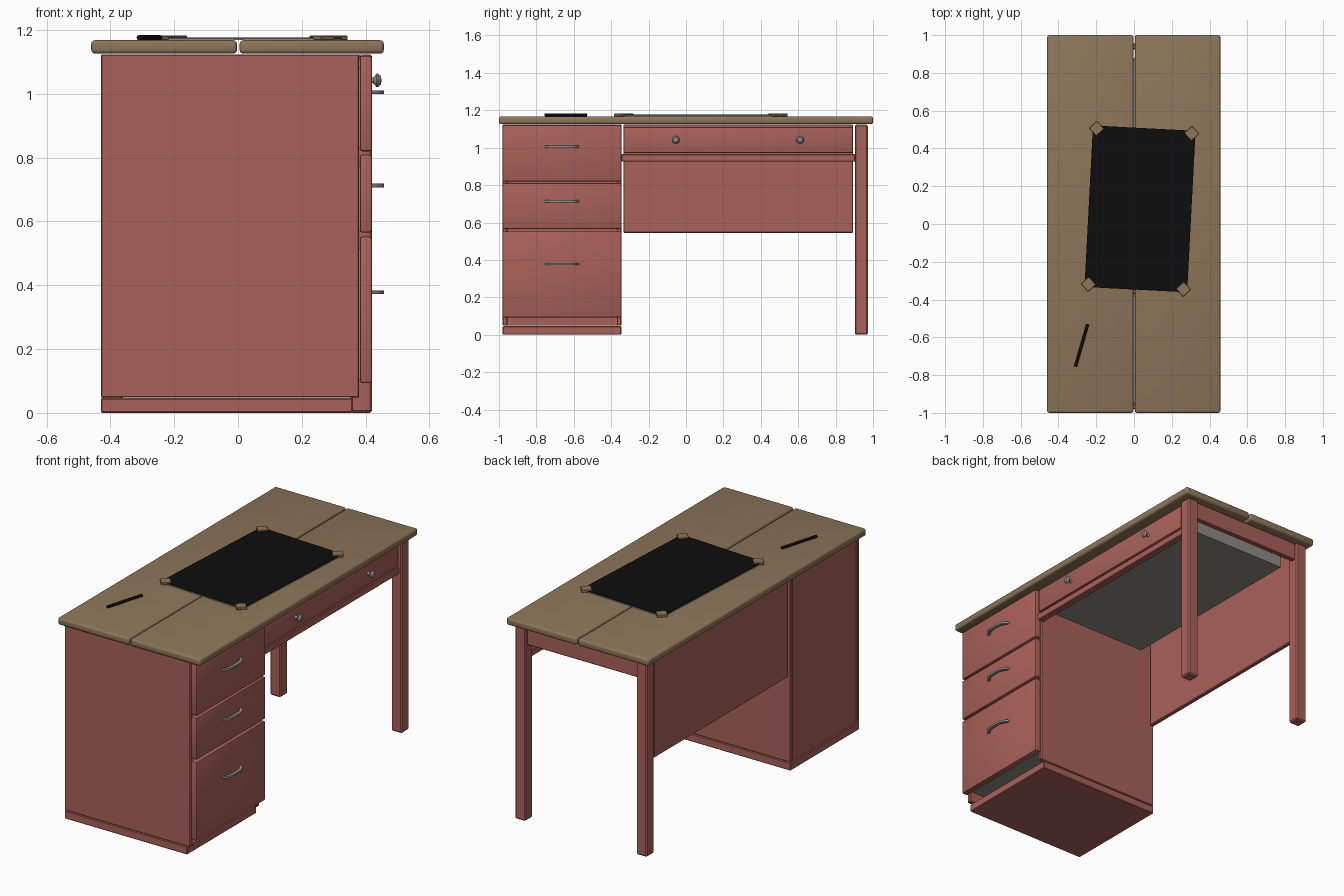
import bpy, bmesh, math
from mathutils import Matrix, Vector

if "Cube" in bpy.data.objects:
    bpy.data.objects.remove(bpy.data.objects["Cube"], do_unlink=True)


def material(name, r, g, b):
    m = bpy.data.materials.new(name)
    m.use_nodes = True
    m.diffuse_color = (r, g, b, 1)
    node = m.node_tree.nodes["Principled BSDF"]
    node.inputs["Base Color"].default_value = (r, g, b, 1)
    node.inputs["Roughness"].default_value = 0.6
    return m


RED = material("painted red", 0.40, 0.12, 0.10)
WOOD = material("brown wood", 0.27, 0.18, 0.10)
GREY = material("grey metal", 0.27, 0.26, 0.24)
BLACK = material("black", 0.004, 0.004, 0.004)


def finish(name, bm, mat, smooth=False):
    bmesh.ops.recalc_face_normals(bm, faces=bm.faces)
    mesh = bpy.data.meshes.new(name)
    bm.to_mesh(mesh)
    bm.free()
    mesh.materials.append(mat)
    ob = bpy.data.objects.new(name, mesh)
    bpy.context.collection.objects.link(ob)
    if smooth:
        bpy.ops.object.select_all(action="DESELECT")
        ob.select_set(True)
        bpy.context.view_layer.objects.active = ob
        bpy.ops.object.shade_smooth_by_angle(angle=math.radians(35))
    return ob


def box(name, xs, ys, zs, mat=RED, bevel=0.004, segments=1):
    """Bevelled box given by its extents along each axis."""
    bm = bmesh.new()
    bmesh.ops.create_cube(bm, size=1)
    for v in bm.verts:
        v.co = [(a + b) / 2 + c * (b - a) for c, (a, b) in zip(v.co, (xs, ys, zs))]
    if bevel:
        bmesh.ops.bevel(bm, geom=bm.edges[:], offset=bevel, segments=segments,
                        profile=0.5, affect="EDGES")
    return finish(name, bm, mat, segments > 1)


# Two-board table top
box("top_board_right", (-0.46, -0.003), (-1, 1), (1.126, 1.168), WOOD, 0.012, 3)
box("top_board_left", (0.005, 0.457), (-1, 1), (1.126, 1.168), WOOD, 0.012, 3)

# Drawer cabinet shell
CAB = (-0.98, -0.345)
box("cabinet_outer_side", (-0.43, 0.38), (CAB[0], -0.955), (0.048, 1.124))
box("cabinet_inner_side", (-0.43, 0.38), (-0.37, CAB[1]), (0.048, 1.124))
box("cabinet_back", (-0.425, -0.40), (-0.957, -0.368), (0.048, 1.124), bevel=0)
box("cabinet_base", (-0.43, 0.36), CAB, (0, 0.046))

# Cabinet drawers with bow handles
def bow_handle(name, z):
    bm = bmesh.new()
    steps, half, mid = 14, 0.092, -0.6625
    rings = []
    for i in range(steps + 1):
        t = -1 + 2 * i / steps
        out = 0.418 + 0.04 * (1 - t ** 4)
        inner = 0.418 + 0.026 * (1 - t ** 4) - 0.004
        y = mid + t * half
        yi = mid + t * (half - 0.014)
        rings.append([bm.verts.new(p) for p in (
            (out, y, z - 0.006), (out, y, z + 0.006),
            (inner, yi, z + 0.006), (inner, yi, z - 0.006))])
    for a, b in zip(rings, rings[1:]):
        for k in range(4):
            n = (k + 1) % 4
            bm.faces.new((a[k], a[n], b[n], b[k]))
    bm.faces.new(rings[0])
    bm.faces.new(rings[-1])
    finish(name, bm, GREY, True)


drawers = {"upper": (0.82, 1.12, 1.005), "middle": (0.565, 0.81, 0.713),
           "lower": (0.093, 0.553, 0.378)}
for level, (low, high, grip) in drawers.items():
    box(level + "_drawer_front", (0.382, 0.42), CAB, (low, high), RED, 0.008, 2)
    box(level + "_drawer_box", (-0.38, 0.383), (-0.945, -0.38),
        (low + 0.012, high - 0.04), GREY, 0)
    bow_handle(level + "_drawer_handle", grip)

# Legs and end apron
box("front_leg", (0.352, 0.42), (0.903, 0.972), (0, 1.124), RED, 0.007)
box("back_leg", (-0.428, -0.36), (0.903, 0.972), (0, 1.124), RED, 0.007)
box("end_apron", (-0.362, 0.354), (0.925, 0.955), (1.02, 1.124))

# Modesty panel and rail under the wide drawer
box("modesty_panel", (-0.42, -0.395), (-0.335, 0.893), (0.545, 1.124))
box("drawer_rail", (0.365, 0.405), (CAB[1], 0.905), (0.925, 0.966))

# Wide drawer: front plus open box
box("wide_drawer_front", (0.372, 0.408), (-0.333, 0.892), (0.972, 1.11), RED, 0.006, 2)
box("wide_drawer_floor", (-0.32, 0.374), (-0.32, 0.88), (0.99, 1.0), GREY, 0)
for side, y in (("inner", -0.32), ("outer", 0.865)):
    box("wide_drawer_side_" + side, (-0.32, 0.374), (y, y + 0.015), (0.99, 1.1), GREY, 0)
box("wide_drawer_back", (-0.32, -0.305), (-0.32, 0.88), (0.99, 1.1), GREY, 0)

# Turned knobs
KNOB = [(0, 0.406), (0.011, 0.406), (0.008, 0.416), (0.009, 0.424),
        (0.021, 0.434), (0.021, 0.438), (0.013, 0.448), (0, 0.45)]
for label, y in (("inner", -0.055), ("outer", 0.61)):
    bm = bmesh.new()
    centre = Vector((0, y, 1.042))
    verts = [bm.verts.new((x, y, 1.042 + r)) for r, x in KNOB]
    edges = [bm.edges.new(pair) for pair in zip(verts, verts[1:])]
    bmesh.ops.spin(bm, geom=verts + edges, cent=centre, axis=(1, 0, 0),
                   angle=math.tau, steps=20, use_duplicate=False)
    bmesh.ops.remove_doubles(bm, verts=bm.verts[:], dist=0.0004)
    finish("drawer_knob_" + label, bm, GREY, True)

# Desk pad, turned slightly, with corner tabs
PAD = Matrix.Translation((0.032, 0.08, 0)) @ Matrix.Rotation(math.radians(-3), 4, "Z")
HALF_X, HALF_Y = 0.272, 0.428
underlay = box("pad_underlay", (-HALF_X, HALF_X), (-HALF_Y, HALF_Y), (1.168, 1.173), GREY, 0)
sheet = box("pad_sheet", (-HALF_X, HALF_X), (-HALF_Y, HALF_Y), (1.173, 1.177), BLACK, 0)
for part in (underlay, sheet):
    part.data.transform(PAD)
for sx in (-1, 1):
    for sy in (-1, 1):
        tab = box("pad_corner_tab", (-0.028, 0.028), (-0.028, 0.028), (1.168, 1.182), WOOD, 0.002)
        spot = Matrix.Translation((sx * (HALF_X - 0.02), sy * (HALF_Y - 0.015), 0))
        tab.data.transform(PAD @ spot @ Matrix.Rotation(math.radians(45), 4, "Z"))

# Pen lying on the top
start, end = Vector((-0.31, -0.755, 1.176)), Vector((-0.245, -0.53, 1.176))
axis = end - start
bm = bmesh.new()
bmesh.ops.create_cone(bm, cap_ends=True, segments=12, radius1=0.008, radius2=0.008,
                      depth=axis.length)
bm.transform(Matrix.Translation((start + end) / 2)
             @ axis.to_track_quat("Z", "Y").to_matrix().to_4x4())
finish("pen", bm, BLACK, True)
